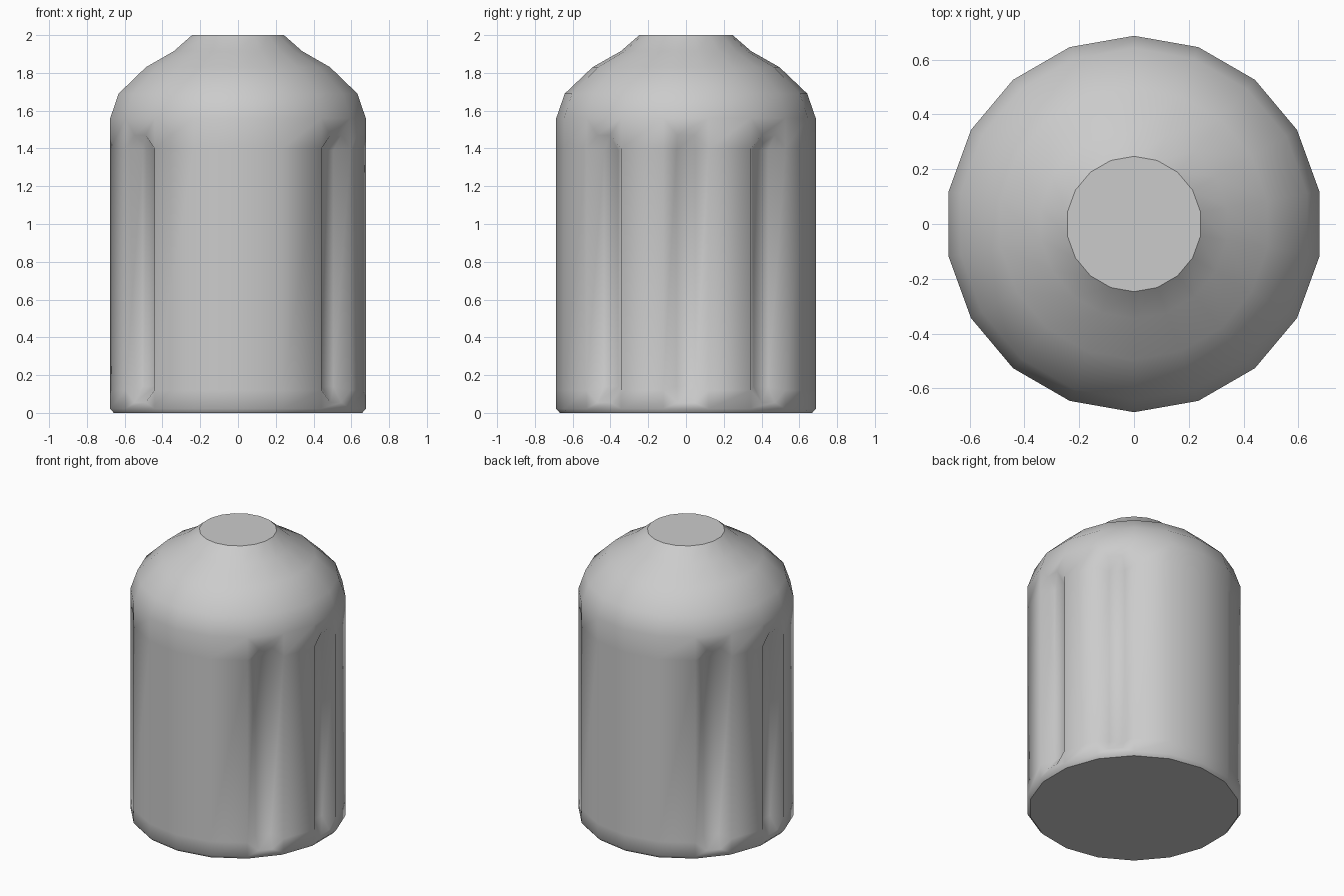
import bpy, bmesh
from math import sin, cos, radians

if "Cube" in bpy.data.objects:
    bpy.data.objects.remove(bpy.data.objects["Cube"])

N, R = 18, 0.687
PROFILE = [(0.668, 0), (R, 0.022), (R, 0.12), (R, 1.40), (R, 1.56),
           (0.642, 1.69), (0.495, 1.83), (0.345, 1.915), (0.247, 2.0)]
GRIPS = {0, 40, 320, 140, 180, 220}      # facet directions carrying a grip recess
TIP, FLOOR, DEPTH = 0.045, 0.05, 0.06

bm = bmesh.new()

# Faceted rings, first corner at -10 degrees
rings = [[bm.verts.new((r * cos(radians(20 * i - 10)), r * sin(radians(20 * i - 10)), z))
          for i in range(N)] for r, z in PROFILE]


def point(angle, side, z, depth):
    """Point on a facet: sideways offset, height and depth behind the facet."""
    a, d = radians(angle), R * cos(radians(10)) - depth
    return bm.verts.new((d * cos(a) - side * sin(a), d * sin(a) + side * cos(a), z))


def recess(i, j):
    """Grip recess with chamfered ends and sloping walls in facet i."""
    ang = 20 * i
    lo, a, b, hi = [(rings[k][i], rings[k][j]) for k in (1, 2, 3, 4)]
    t1, t2 = point(ang, -TIP, 1.47, 0), point(ang, TIP, 1.47, 0)
    b1, b2 = point(ang, -TIP, 0.055, 0), point(ang, TIP, 0.055, 0)
    f = [point(ang, s * FLOOR, z, DEPTH)
         for s, z in ((-1, 0.14), (1, 0.14), (1, 1.39), (-1, 1.39))]
    for face in (
            # flat surround above and below
            (b[0], t1, hi[0]), (t1, t2, hi[1], hi[0]), (t2, b[1], hi[1]),
            (lo[0], b1, a[0]), (lo[0], lo[1], b2, b1), (lo[1], a[1], b2),
            # floor and walls
            f, (a[0], f[0], f[3], b[0]), (f[1], a[1], b[1], f[2]),
            (f[3], f[2], t2, t1), (b1, b2, f[1], f[0]),
            (b[0], f[3], t1), (f[2], b[1], t2), (a[0], b1, f[0]), (b2, a[1], f[1])):
        bm.faces.new(face)


# Body walls
for i in range(N):
    j = (i + 1) % N
    grip = 20 * i in GRIPS
    if grip:
        recess(i, j)
    for k in range(len(PROFILE) - 1):
        if not (grip and k in (1, 2, 3)):
            bm.faces.new((rings[k][i], rings[k][j], rings[k + 1][j], rings[k + 1][i]))

# Flat top and base
caps = [bm.faces.new(rings[-1]), bm.faces.new(rings[0][::-1])]
bmesh.ops.recalc_face_normals(bm, faces=bm.faces[:])
for face in bm.faces:
    face.smooth = True
for cap in caps:
    for e in cap.edges:
        e.smooth = False

mesh = bpy.data.meshes.new("bottle_body")
bm.to_mesh(mesh)
bm.free()
bpy.context.collection.objects.link(bpy.data.objects.new("bottle_body", mesh))
